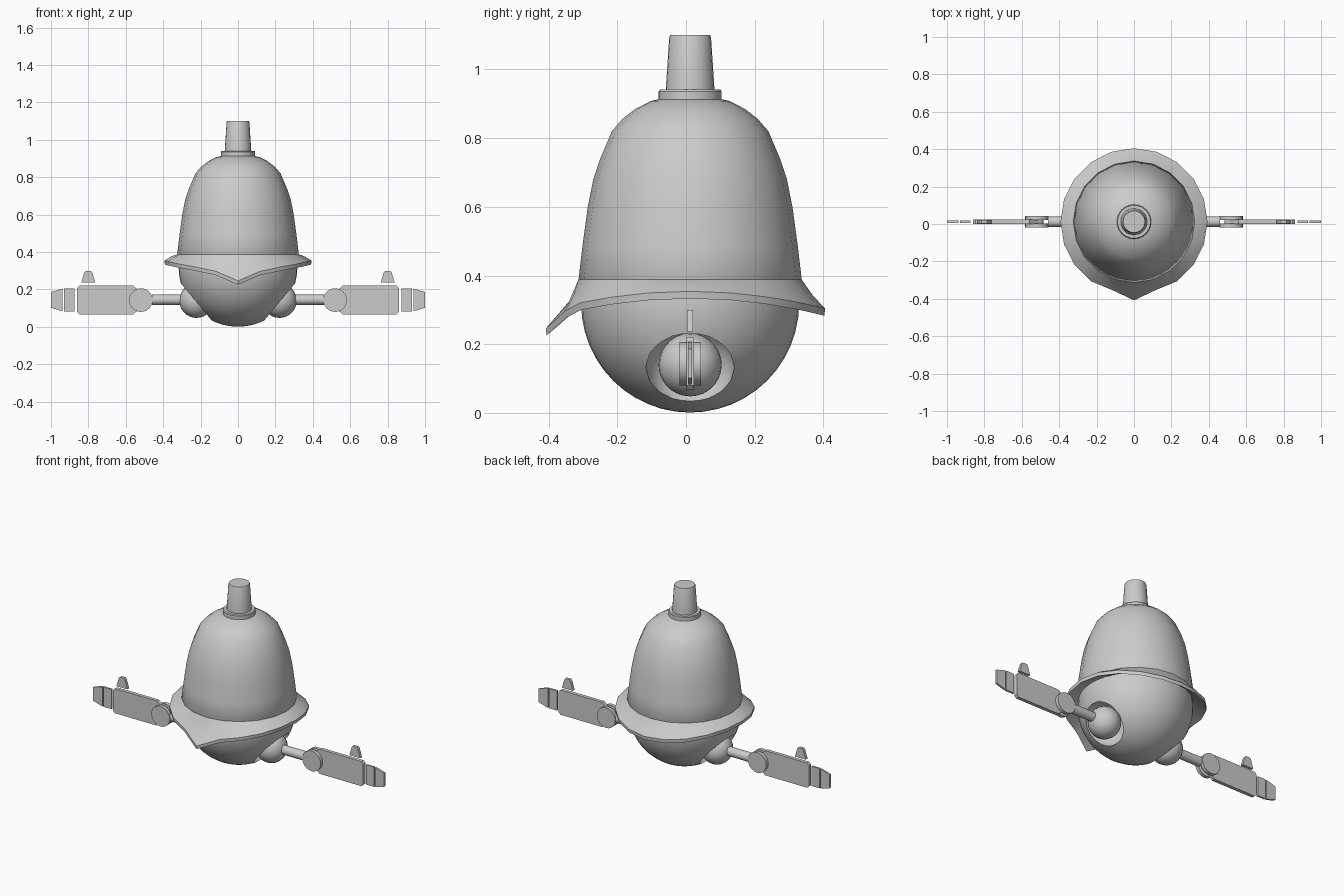
import bpy, bmesh, math
from mathutils import Matrix, Vector

if "Cube" in bpy.data.objects:
    bpy.data.objects.remove(bpy.data.objects["Cube"])

CY = 0.012  # depth of the main axis
grey = bpy.data.materials.new("light grey")
grey.diffuse_color = (0.6, 0.6, 0.6, 1)
grey.use_nodes = True
grey.node_tree.nodes["Principled BSDF"].inputs["Base Color"].default_value = grey.diffuse_color


def finish(bm, name, angle=35):
    bmesh.ops.recalc_face_normals(bm, faces=bm.faces[:])
    mesh = bpy.data.meshes.new(name)
    bm.to_mesh(mesh)
    bm.free()
    ob = bpy.data.objects.new(name, mesh)
    bpy.context.collection.objects.link(ob)
    mesh.materials.append(grey)
    smooth(ob, angle)
    return ob


def smooth(ob, angle):
    bpy.ops.object.select_all(action='DESELECT')
    ob.select_set(True)
    bpy.context.view_layer.objects.active = ob
    bpy.ops.object.shade_smooth_by_angle(angle=math.radians(angle))


def loft(name, rings, cap_start=True, cap_end=True, angle=35):
    bm = bmesh.new()
    loops = [[bm.verts.new(p) for p in ring] for ring in rings]
    n = len(loops[0])
    for a, b in zip(loops, loops[1:]):
        for i in range(n):
            j = (i + 1) % n
            bm.faces.new((a[i], a[j], b[j], b[i]))
    if cap_start:
        bm.faces.new(loops[0])
    if cap_end:
        bm.faces.new(loops[-1])
    return finish(bm, name, angle)


def circle(r, z, n):
    return [(r * math.cos(2 * math.pi * i / n),
             CY + r * math.sin(2 * math.pi * i / n), z) for i in range(n)]


def lathe(name, profile, n, angle=35):
    return loft(name, [circle(r, z, n) for r, z in profile], angle=angle)


def ball(name, centre, r, u=32, v=16):
    bm = bmesh.new()
    bmesh.ops.create_uvsphere(bm, u_segments=u, v_segments=v, radius=r,
                              matrix=Matrix.Translation(centre))
    return finish(bm, name)


def cylinder(name, centre, axis, r, length, n=24):
    bm = bmesh.new()
    rot = Vector(axis).to_track_quat('Z', 'Y').to_matrix().to_4x4()
    bmesh.ops.create_cone(bm, cap_ends=True, segments=n, radius1=r, radius2=r,
                          depth=length, matrix=Matrix.Translation(centre) @ rot)
    return finish(bm, name)


def plate(name, side, points, thick):
    rings = [[(side * x, CY + s * thick / 2, z) for x, z in points] for s in (-1, 1)]
    return loft(name, rings, angle=20)


# Helmet dome
lathe("helmet_dome", [(0.31, 0.36), (0.325, 0.388), (0.313, 0.49), (0.298, 0.60),
                      (0.282, 0.68), (0.262, 0.74), (0.228, 0.82), (0.197, 0.856),
                      (0.16, 0.885), (0.115, 0.908), (0.07, 0.918), (0.02, 0.92)], 20)

# Helmet brim: droops front and back, with a pointed peak at the front
N = 20
top, mid, edge, lip, under, inner = [], [], [], [], [], []
for i in range(N):
    a = 2 * math.pi * i / N
    c, s = math.cos(a), math.sin(a)
    front = -s
    peak = 1.0 if front > 0.99 else (0.2 if front > 0.94 else 0.0)
    low = 0.333 - 0.05 * s * s - 0.058 * peak
    r = 0.393 + (0.027 if front > 0.99 else -0.010 if front > 0.94 else 0)
    high = low + 0.021
    rm = 0.358
    zm = (0.388 + high) / 2 + 0.005 - 0.01 * s * s
    for ring, rad, z in ((top, 0.325, 0.388), (mid, rm, zm), (edge, r, high),
                         (lip, r - 0.002, low), (under, rm - 0.012, zm - 0.025),
                         (inner, 0.308, 0.362)):
        ring.append((rad * c, CY + rad * s, z))
loft("helmet_brim", [top, mid, edge, lip, under, inner], False, False, angle=30)

# Collar and knob on top of the helmet
lathe("top_collar", [(0.092, 0.912), (0.092, 0.936), (0.088, 0.941)], 24)
lathe("top_knob", [(0.071, 0.94), (0.061, 1.093), (0.058, 1.1)], 24)

# Round body with a socket hollowed out on each side
body = ball("body", (0, CY, 0.3185), 0.3175, 40, 24)
for side in (-1, 1):
    cutter = ball("socket_cutter", (side * 0.222, CY, 0.133), 0.129, 20, 12)
    cutter.hide_render = True
    bpy.context.view_layer.objects.active = body
    mod = body.modifiers.new("socket", 'BOOLEAN')
    mod.operation = 'DIFFERENCE'
    mod.solver = 'EXACT'
    mod.object = cutter
    bpy.ops.object.modifier_apply(modifier=mod.name)
    bpy.data.objects.remove(cutter)
smooth(body, 30)

# Arms
for side, tag in ((-1, "left"), (1, "right")):
    ball(tag + "_shoulder_ball", (side * 0.222, CY, 0.14), 0.092, 24, 14)
    cylinder(tag + "_arm_rod", (side * 0.36, CY, 0.145), (1, 0, 0), 0.028, 0.20, 16)
    # Forked elbow: two discs and a pin
    for d in (-1, 1):
        cylinder(tag + "_elbow_disc", (side * 0.519, CY + d * 0.021, 0.143),
                 (0, 1, 0), 0.063, 0.021)
    cylinder(tag + "_elbow_pin", (side * 0.519, CY, 0.143), (0, 1, 0), 0.035, 0.03, 16)
    # Flat hand, wrist segment, tip and thumb
    plate(tag + "_hand", side, [(0.495, 0.12), (0.545, 0.08), (0.56, 0.067), (0.847, 0.067),
                                (0.86, 0.08), (0.86, 0.207), (0.847, 0.22), (0.56, 0.22),
                                (0.545, 0.207), (0.495, 0.167)], 0.022)
    plate(tag + "_finger_base", side, [(0.875, 0.083), (0.93, 0.083),
                                       (0.93, 0.205), (0.875, 0.205)], 0.012)
    plate(tag + "_finger_tip", side, [(0.937, 0.083), (1.0, 0.102),
                                      (1.0, 0.186), (0.937, 0.205)], 0.012)
    plate(tag + "_thumb", side, [(0.763, 0.237), (0.838, 0.237), (0.822, 0.29),
                                 (0.815, 0.299), (0.786, 0.299), (0.779, 0.29)], 0.018)
